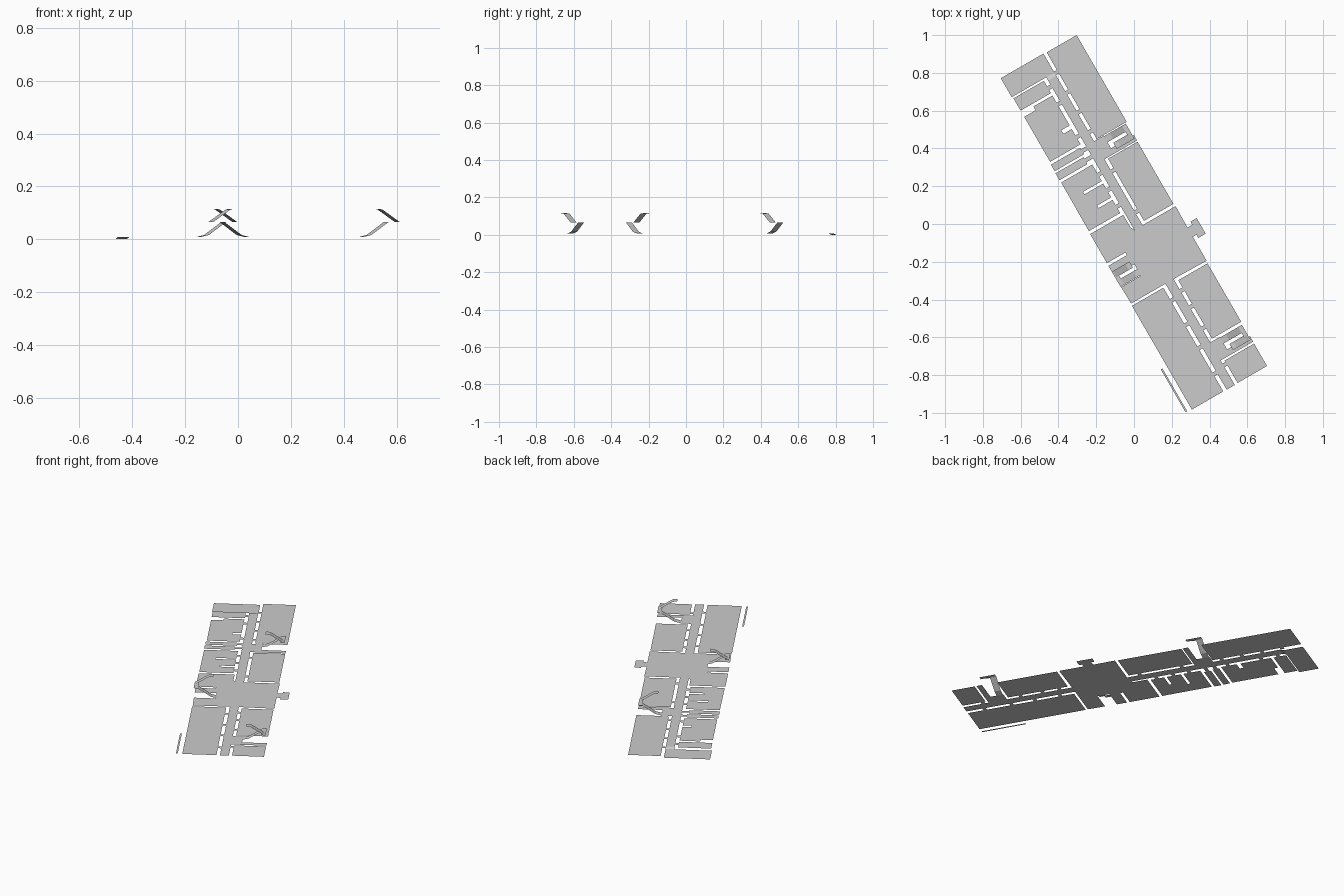
import bpy, bmesh, math
from mathutils import Matrix

if "Cube" in bpy.data.objects:
    bpy.data.objects.remove(bpy.data.objects["Cube"])

# Plan coordinates: u runs along the building, v across it; turned -60 degrees
TURN = Matrix.Rotation(math.radians(-60), 4, 'Z')
Z = 0.008


def rect(u0, u1, v0, v1, z0=Z, z1=None):
    """Rectangle; z0 is the height at u0 and z1 the height at u1."""
    z1 = z0 if z1 is None else z1
    return [(u0, v0, z0), (u1, v0, z1), (u1, v1, z1), (u0, v1, z0)]


def sheet(name, faces):
    bm = bmesh.new()
    for f in faces:
        bm.faces.new([bm.verts.new(p) for p in f])
    bmesh.ops.remove_doubles(bm, verts=bm.verts, dist=1e-5)
    bm.normal_update()
    for f in bm.faces:
        if f.normal.z < 0:
            f.normal_flip()
    bm.transform(TURN)
    me = bpy.data.meshes.new(name)
    bm.to_mesh(me)
    bm.free()
    ob = bpy.data.objects.new(name, me)
    bpy.context.collection.objects.link(ob)
    return ob


def flat(name, outline):
    return sheet(name, [[(u, v, Z) for u, v in outline]])


# Corridor edges and room edges on each side of the wall gaps
CL, CR, RL, RR = -0.014, 0.036, -0.034, 0.054

# Lower end hall with the short ramp up to the corridor
sheet("end_hall", [rect(-1.021, -0.905, -0.225, CR, 0.0)])
sheet("corridor_ramp", [rect(-0.905, -0.885, CL, CR, 0.0, Z)])

# Long corridors
sheet("north_corridor", [rect(-0.885, 0.028, CL, CR)])
sheet("south_corridor", [rect(0.357, 1.005, CL, CR)])

# Plain rectangular rooms
rooms = {
    "north_east_room": (-1.018, -0.488, RR, 0.237),
    "middle_east_room": (-0.368, 0.012, RR, 0.234),
    "south_east_room": (0.375, 0.732, RR, 0.233),
    "corner_room": (0.866, 1.003, RR, 0.234),
    "south_west_room": (0.370, 1.004, -0.226, RL),
    "store_room": (-0.895, -0.820, -0.220, RL),
    "closet_a": (-0.492, -0.452, -0.224, -0.045),
    "closet_b": (-0.440, -0.398, -0.226, -0.055),
    "outer_ledge": (0.738, 1.0, -0.262, -0.252),
}
for name, r in rooms.items():
    sheet(name, [rect(*r)])

# West room with a small wall notch and a pillar opening
flat("north_west_room", [(-0.805, RL), (-0.805, -0.15), (-0.782, -0.15), (-0.782, -0.22),
                         (-0.507, -0.22), (-0.507, RL), (-0.60, RL), (-0.60, -0.085),
                         (-0.622, -0.085), (-0.622, RL)])

# Room split by two partial walls
flat("divided_room", [(-0.383, -0.224), (-0.087, -0.226), (-0.087, RL), (-0.167, RL),
                      (-0.167, -0.12), (-0.182, -0.12), (-0.182, RL), (-0.267, RL),
                      (-0.267, -0.149), (-0.282, -0.149), (-0.282, RL), (-0.383, RL)])

# Main hall with stairwell cut-outs, and the entrance porch
flat("main_hall", [(-0.07, -0.228), (0.108, -0.228), (0.108, -0.115), (0.124, -0.115),
                   (0.124, -0.228), (0.185, -0.228), (0.185, -0.105), (0.255, -0.105),
                   (0.255, -0.226), (0.357, -0.224), (0.357, CL), (0.357, CR),
                   (0.361, 0.236), (0.215, 0.236), (0.215, 0.258), (0.234, 0.258),
                   (0.234, 0.303), (0.139, 0.303), (0.139, 0.265), (0.158, 0.265),
                   (0.158, 0.236), (0.028, 0.238), (0.028, CR), (0.028, CL),
                   (0.005, -0.025), (-0.07, -0.025)])


# Stair halls open to the corridor
def stair_hall(name, du):
    flat(name, [(u + du, v) for u, v in
                [(0.745, CR), (0.855, CR), (0.855, 0.235), (0.822, 0.235),
                 (0.822, 0.095), (0.745, 0.095)]])


stair_hall("north_stair_hall", -1.23)
stair_hall("south_stair_hall", 0.0)


# Switchback stairs: lower flight, half landing, upper flight, top landing
def stairs(name, place):
    def run(u0, u1, profile):
        return [[(u0, a[0], a[1]), (u1, a[0], a[1]), (u1, b[0], b[1]), (u0, b[0], b[1])]
                for a, b in zip(profile, profile[1:])]
    faces = run(0.748, 0.785, [(0.095, Z), (0.13, 0.016), (0.205, 0.065)])
    faces += run(0.748, 0.84, [(0.205, 0.065), (0.228, 0.065)])
    faces += run(0.803, 0.84, [(0.222, 0.065), (0.145, 0.113), (0.12, 0.115)])
    sheet(name, [[place(*p) for p in f] for f in faces])


stairs("south_stairs", lambda u, v, z: (u, v, z))
stairs("north_stairs", lambda u, v, z: (u - 1.23, v, z))
stairs("hall_stairs", lambda u, v, z: (1.0 - u, -v, z))

# Doorway strips bridging the wall gaps
def doors(name, positions, v0, v1, w=0.011):
    sheet(name, [rect(u - w, u + w, v0, v1) for u in positions])


doors("north_east_doors", [-0.90, -0.78, -0.66, -0.54, -0.30, -0.05], CR, RR)
doors("south_east_doors", [0.43, 0.53, 0.66, 0.885], CR, RR)
doors("north_west_doors", [-0.85, -0.75, -0.55, -0.32, -0.225, -0.125], RL, CL)
doors("closet_doors", [-0.472, -0.42], -0.055, CL)
doors("south_west_doors", [0.45, 0.60, 0.74, 0.90], RL, CL)
